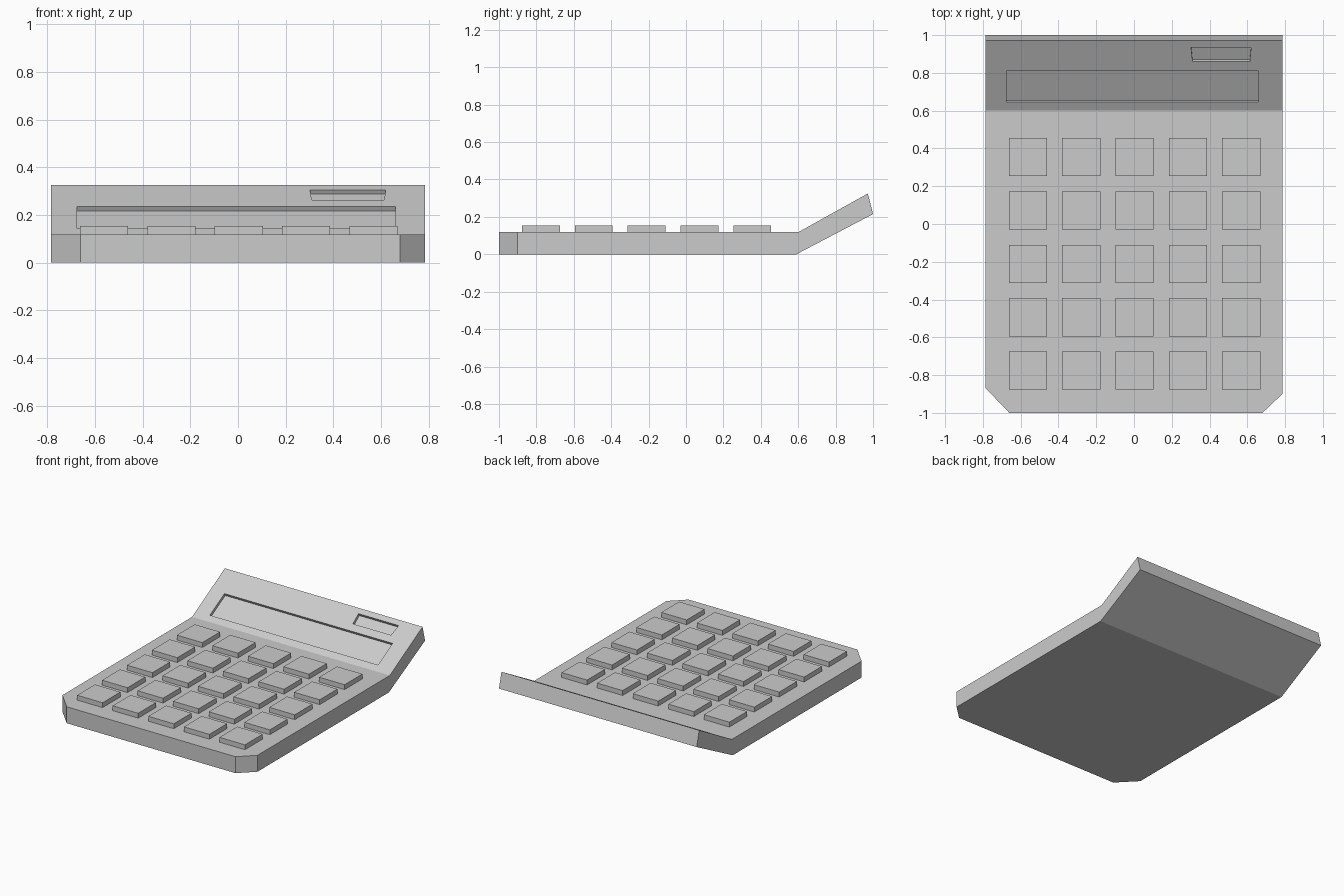
import bpy, bmesh
from mathutils import Vector

if "Cube" in bpy.data.objects:
    bpy.data.objects.remove(bpy.data.objects["Cube"])


def make_object(name, bm):
    bmesh.ops.recalc_face_normals(bm, faces=bm.faces)
    mesh = bpy.data.meshes.new(name)
    bm.to_mesh(mesh)
    bm.free()
    obj = bpy.data.objects.new(name, mesh)
    bpy.context.collection.objects.link(obj)
    return obj


def prism(points, offset):
    """Extrude a closed outline by an offset vector."""
    bm = bmesh.new()
    face = bm.faces.new([bm.verts.new(p) for p in points])
    ext = bmesh.ops.extrude_face_region(bm, geom=[face], use_keep_orig=True)
    verts = [g for g in ext["geom"] if isinstance(g, bmesh.types.BMVert)]
    bmesh.ops.translate(bm, verts=verts, vec=offset)
    return bm


# Body: bent side profile swept across the width
HALF_W, TOP = 0.785, 0.118
profile = [(-1, 0), (0.59, 0), (1, 0.215), (0.972, 0.325), (0.6, TOP), (-1, TOP)]
bm = prism([(-HALF_W, y, z) for y, z in profile], (2 * HALF_W, 0, 0))

# Clipped front corners
for a, b in [((-HALF_W, -0.87), (-0.66, -1)), ((HALF_W, -0.9), (0.68, -1))]:
    normal = Vector((a[1] - b[1], b[0] - a[0], 0))
    if normal.y > 0:
        normal.negate()
    cut = bmesh.ops.bisect_plane(
        bm, geom=bm.verts[:] + bm.edges[:] + bm.faces[:],
        plane_co=(*a, 0), plane_no=normal, clear_outer=True)
    edges = [g for g in cut["geom_cut"] if isinstance(g, bmesh.types.BMEdge)]
    bmesh.ops.contextual_create(bm, geom=edges)
body = make_object("calculator_body", bm)

# Display and solar panel recesses cut into the tilted panel
slope = (0.325 - TOP) / (0.972 - 0.6)
up = Vector((0, -slope, 1)).normalized()
DEPTH = 0.02
recesses = {
    "display": [(-0.675, 0.645), (0.66, 0.645), (0.66, 0.81), (-0.675, 0.81)],
    "solar_panel": [(0.31, 0.86), (0.613, 0.86), (0.62, 0.935), (0.302, 0.935)],
}
for name, outline in recesses.items():
    base = [Vector((x, y, TOP + (y - 0.6) * slope)) - up * DEPTH for x, y in outline]
    cutter = make_object(name + "_cutter", prism(base, up * 0.06))
    cutter.hide_render = True
    mod = body.modifiers.new(name + "_recess", "BOOLEAN")
    mod.operation, mod.solver, mod.object = "DIFFERENCE", "EXACT", cutter
    bpy.context.view_layer.objects.active = body
    bpy.ops.object.modifier_apply(modifier=mod.name)
    bpy.data.objects.remove(cutter)

# Five by five keypad
KEY, PITCH, KEY_TOP = 0.202, 0.2825, 0.153
for row in range(5):
    for col in range(5):
        x, y = 0.003 + (col - 2) * PITCH, -0.211 + (row - 2) * PITCH
        h = KEY / 2
        corners = [(x + sx * h, y + sy * h, TOP - 0.01)
                   for sx, sy in ((-1, -1), (1, -1), (1, 1), (-1, 1))]
        make_object(f"key_{row + 1}_{col + 1}", prism(corners, (0, 0, KEY_TOP - TOP + 0.01)))
